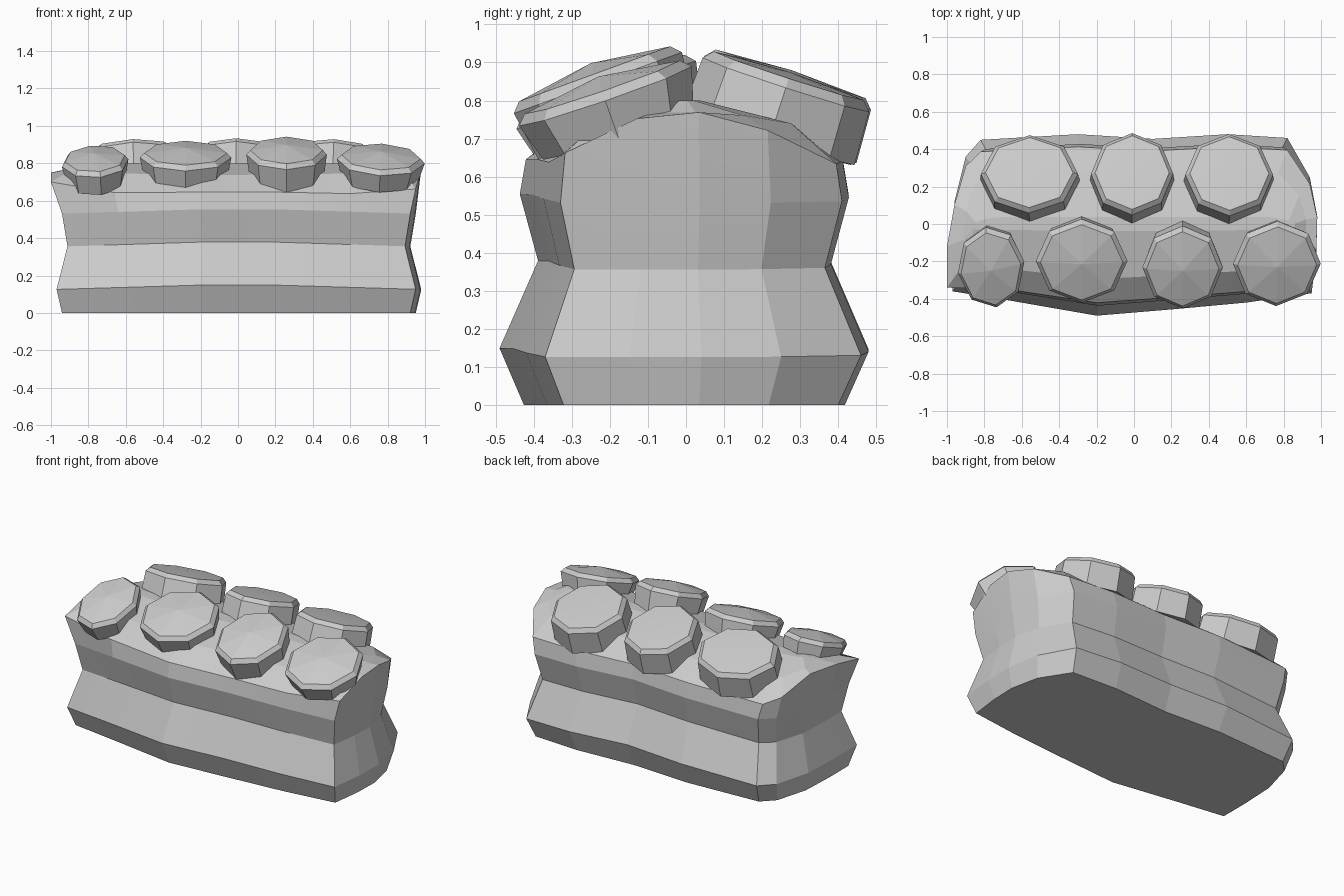
import bpy, bmesh, math
from mathutils import Vector, Matrix

if "Cube" in bpy.data.objects:
    bpy.data.objects.remove(bpy.data.objects["Cube"])

mat = bpy.data.materials.new("stone grey")
mat.diffuse_color = (0.6, 0.6, 0.6, 1)
mat.use_nodes = True
mat.node_tree.nodes["Principled BSDF"].inputs["Base Color"].default_value = mat.diffuse_color


def finish(name, bm):
    bmesh.ops.recalc_face_normals(bm, faces=bm.faces[:])
    me = bpy.data.meshes.new(name)
    bm.to_mesh(me)
    bm.free()
    me.materials.append(mat)
    ob = bpy.data.objects.new(name, me)
    bpy.context.collection.objects.link(ob)
    bpy.ops.object.select_all(action='DESELECT')
    bpy.context.view_layer.objects.active = ob
    ob.select_set(True)
    bpy.ops.object.shade_smooth_by_angle(angle=math.radians(5))


# Body: one irregular plan outline, lofted through pinched levels
plan = [(-.97, -.36), (-.66, -.41), (-.2, -.49), (.22, -.455), (.6, -.42), (.95, -.37),
        (.975, -.15), (.98, .04), (.94, .25), (.82, .46),
        (.5, .48), (.1, .455), (-.3, .48), (-.82, .45),
        (-.9, .36), (-.96, .12), (-.97, -.14)]
# z, x inset, y inset, lift at the middle of the long sides
levels = [(0, .03, .06, 0), (.125, 0, 0, .03), (.355, .06, .095, .03),
          (.53, .03, .05, .03), (.63, .0, .065, .02)]
bm = bmesh.new()
rings = []
for i, (z, dx, dy, lift) in enumerate(levels):
    ring = []
    for k, (x, y) in enumerate(plan):
        px, py = x * (1 - dx), y * (1 - dy / .46)
        pz = z + lift * (1 - abs(x))
        if i == 4:
            pz += .14 * max(0, 1 - (y / .42) ** 2)      # arched ends
            if k == 0:
                px, py, pz = -1.0, -.34, .70            # raised corner
            if k == 16:
                px, pz = -1.0, .75
        ring.append(bm.verts.new((px, py, pz)))
    rings.append(ring)
# Rounded top under the knobs
for sx, sy, z in ((.94, .6, .74), (.88, .08, .80)):
    rings.append([bm.verts.new((x * sx, y * sy, z + .03 * (1 - (y / .46) ** 2) * (z < .78)))
                  for x, y in plan])
n = len(plan)
for a, b in zip(rings, rings[1:]):
    for k in range(n):
        bm.faces.new((a[k], a[(k + 1) % n], b[(k + 1) % n], b[k]))
bm.faces.new(rings[0][::-1])
bm.faces.new(rings[-1])
finish("body", bm)


# Knobs: tilted octagonal drums with a bevelled rim and a domed top
def knob(name, x, y, z, rx, ry, tilt, roll, spin, depth, foot, dome):
    bm = bmesh.new()
    rot = Matrix.Rotation(math.radians(roll), 3, 'Y') @ Matrix.Rotation(math.radians(tilt), 3, 'X')
    prof = [(foot, -depth), (1.0, -.025), (.9, 0)]
    rows = []
    for s, h in prof:
        row = []
        for k in range(8):
            t = math.radians(90 + 45 * k + spin)
            p = rot @ Vector((rx * s * math.cos(t), ry * s * math.sin(t), h))
            row.append(bm.verts.new(p + Vector((x, y, z))))
        rows.append(row)
    for a, b in zip(rows, rows[1:]):
        for k in range(8):
            bm.faces.new((a[k], a[(k + 1) % 8], b[(k + 1) % 8], b[k]))
    top = bm.verts.new(rot @ Vector((0, 0, dome)) + Vector((x, y, z)))
    for k in range(8):
        bm.faces.new((rows[-1][k], rows[-1][(k + 1) % 8], top))
    bm.faces.new(rows[0][::-1])
    finish(name, bm)


front = [(-.765, -.24, .825, .18, .23, 20, -3, 8, .135, .88, .03),
         (-.28, -.205, .855, .245, .235, 18, 0, 0, .15, .9, .03),
         (.26, -.24, .87, .215, .235, 20, 0, 0, .16, .92, .03),
         (.765, -.22, .835, .235, .24, 19, 3, 0, .13, .87, .03)]
back = [(-.56, .275, .865, .26, .22, -19, -2, 0, .17, 1.03, .01),
        (-.01, .275, .87, .22, .23, -18, 0, 0, .17, 1.03, .01),
        (.51, .27, .865, .235, .23, -18, 2, 0, .17, 1.03, .01)]
for label, row in (("front", front), ("back", back)):
    for i, k in enumerate(row):
        knob(f"{label}_knob_{i + 1}", *k)
